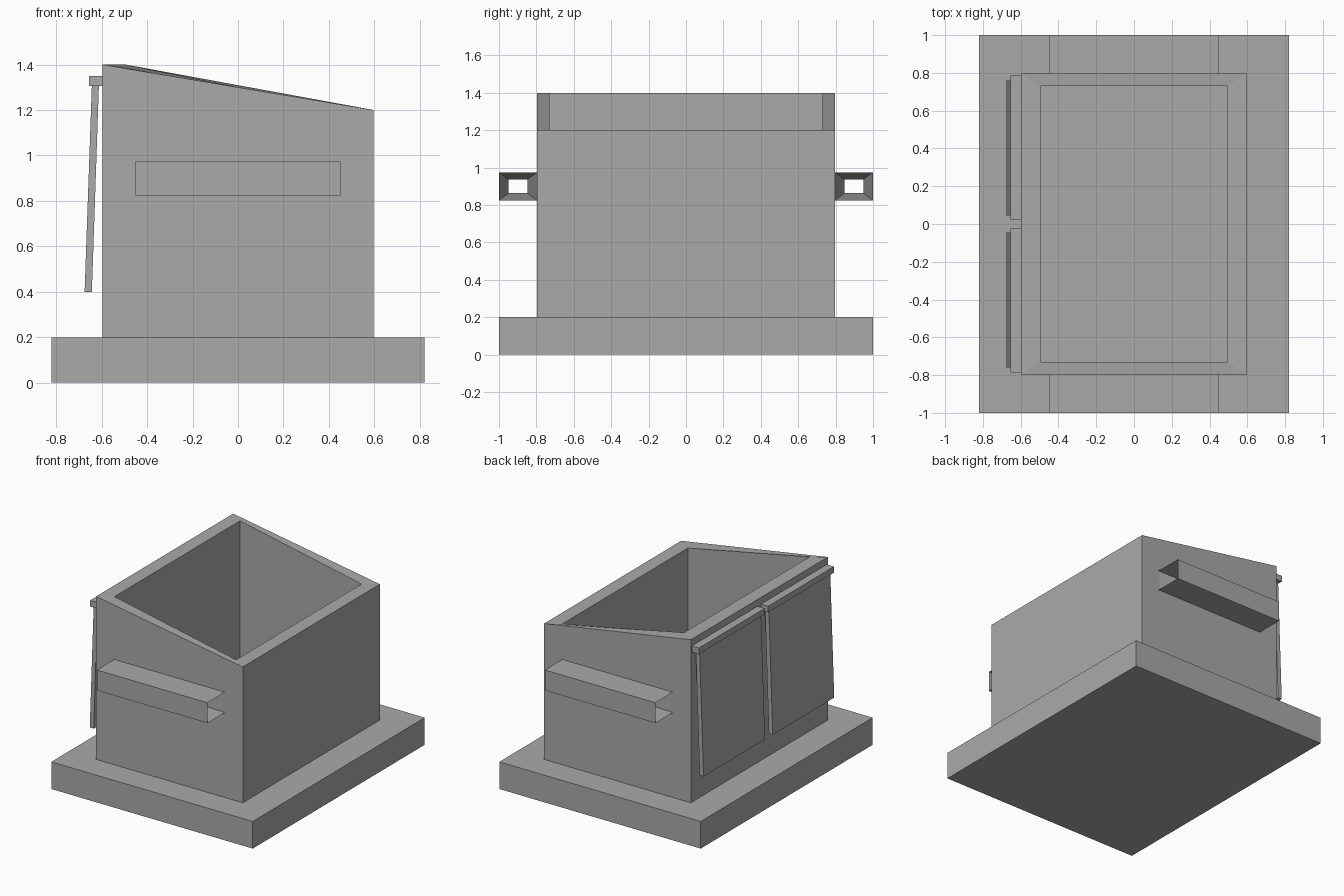
import bpy
import bmesh

if "Cube" in bpy.data.objects:
    bpy.data.objects.remove(bpy.data.objects["Cube"], do_unlink=True)

GREY = (0.4, 0.4, 0.4, 1)
paint = bpy.data.materials.new("grey paint")
paint.use_nodes = True
paint.diffuse_color = GREY
paint.node_tree.nodes["Principled BSDF"].inputs["Base Color"].default_value = GREY


def loft(name, rings, cap=False, closed=False):
    """Skin quads between four-cornered rings."""
    bm = bmesh.new()
    loops = [[bm.verts.new(p) for p in ring] for ring in rings]
    pairs = list(zip(loops, loops[1:]))
    if closed:
        pairs.append((loops[-1], loops[0]))
    for a, b in pairs:
        for i in range(4):
            j = (i + 1) % 4
            bm.faces.new((a[i], a[j], b[j], b[i]))
    if cap:
        bm.faces.new(loops[0][::-1])
        bm.faces.new(loops[-1])
    bmesh.ops.recalc_face_normals(bm, faces=bm.faces)
    mesh = bpy.data.meshes.new(name)
    bm.to_mesh(mesh)
    bm.free()
    mesh.materials.append(paint)
    obj = bpy.data.objects.new(name, mesh)
    bpy.context.collection.objects.link(obj)
    return obj


def level_ring(hx, hy, z_right, z_left=None):
    """Rectangle around the z axis, with its own height on each x side."""
    z_left = z_right if z_left is None else z_left
    return [(-hx, -hy, z_right), (hx, -hy, z_left),
            (hx, hy, z_left), (-hx, hy, z_right)]


def tube_ring(x, y, z, hy, hz):
    """Rectangle across the x axis."""
    return [(x, y - hy, z - hz), (x, y + hy, z - hz),
            (x, y + hy, z + hz), (x, y - hy, z + hz)]


def prism(name, profile, y0, y1):
    """Extrude an x-z outline along y."""
    return loft(name, [[(x, y, z) for x, z in profile] for y in (y0, y1)], cap=True)


# Base slab
loft("base_slab", [level_ring(0.82, 1, 0), level_ring(0.82, 1, 0.2)], cap=True)

# Open bin with a sloping rim and a hollow inside
loft("bin_body", [level_ring(0.597, 0.797, 0.2),
                  level_ring(0.597, 0.797, 1.4, 1.2),
                  level_ring(0.495, 0.73, 1.4, 1.2),
                  level_ring(0.495, 0.73, 0.25)], cap=True)

BAR = [(-0.655, 1.305), (-0.597, 1.305), (-0.597, 1.35), (-0.655, 1.35)]
LID = [(-0.675, 0.4), (-0.643, 0.4), (-0.612, 1.31), (-0.643, 1.31)]

for side, s in (("front", -1), ("back", 1)):
    # Lifting pocket, open at both ends and narrowing towards its middle
    y, z = s * 0.898, 0.9
    loft(side + "_lifting_pocket", [tube_ring(-0.45, y, z, 0.102, 0.075),
                                    tube_ring(0.45, y, z, 0.102, 0.075),
                                    tube_ring(0, y, z, 0.051, 0.037)], closed=True)
    # Hinge bar and the lid hanging from it
    prism(side + "_hinge_bar", BAR, s * 0.02, s * 0.785)
    prism(side + "_lid", LID, s * 0.045, s * 0.76)
